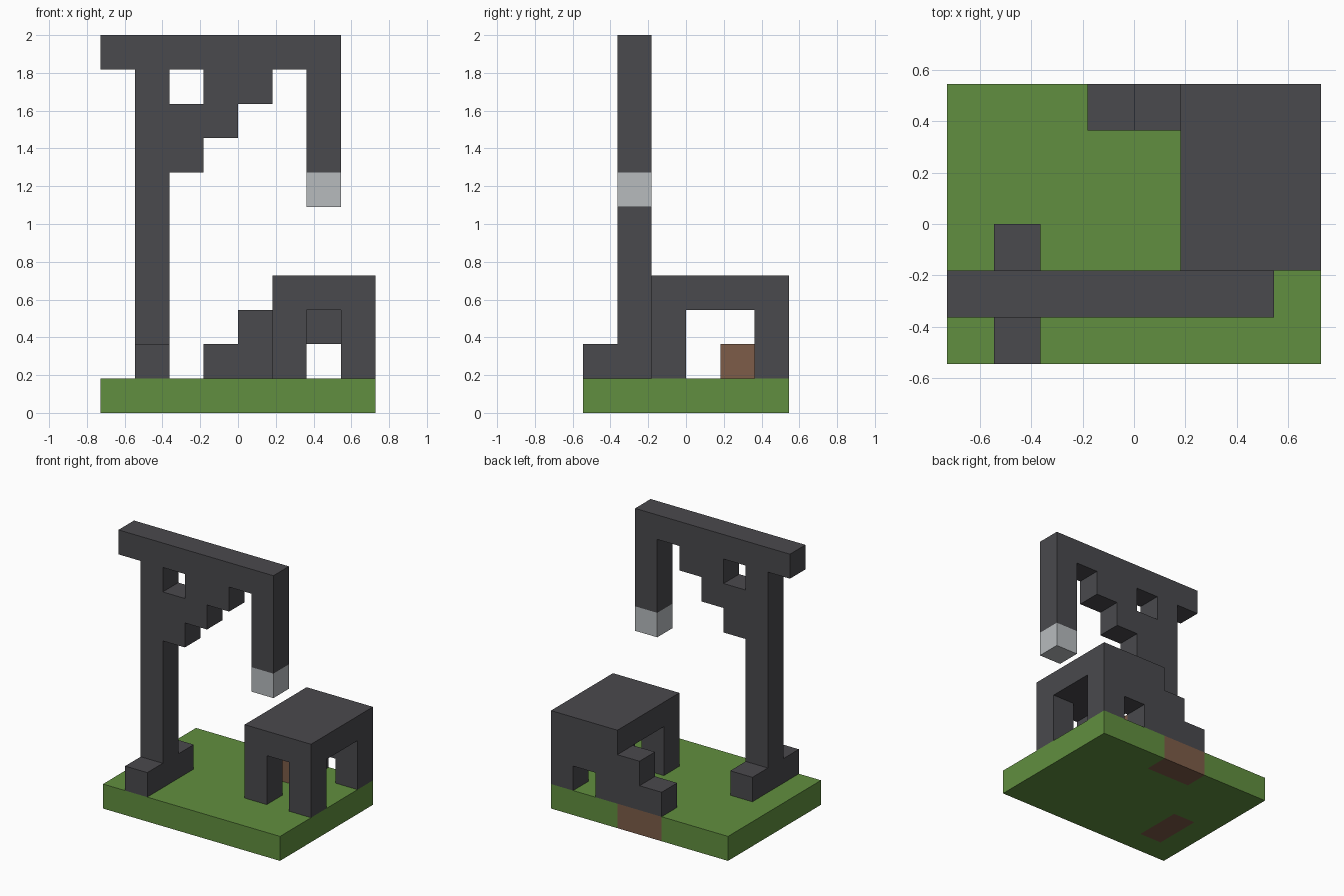
import bpy
import bmesh
from itertools import product
from mathutils import Vector

U = 2 / 11  # edge of one block

cube = bpy.data.objects.get("Cube")
if cube:
    bpy.data.objects.remove(cube, do_unlink=True)


def material(name, rgb):
    mat = bpy.data.materials.new(name)
    mat.use_nodes = True
    colour = (*rgb, 1)
    mat.diffuse_color = colour
    mat.node_tree.nodes["Principled BSDF"].inputs["Base Color"].default_value = colour
    return mat


GRASS = material("grass green", (0.12, 0.275, 0.05))
STONE = material("dark stone", (0.068, 0.067, 0.075))
SOIL = material("brown soil", (0.205, 0.107, 0.065))
METAL = material("pale grey", (0.474, 0.497, 0.515))


def box(x, y, z):
    """All block cells inside three (start, end) ranges."""
    return set(product(range(*x), range(*y), range(*z)))


parts = {}


def part(name, mat, *boxes, cut=()):
    cells = set().union(*boxes)
    for c in cut:
        cells -= c
    parts[name] = (mat, cells)


# Ground slab with two soil patches set into it
back_soil = box((-1, 1), (2, 3), (0, 1))
foot_soil = box((-3, -2), (-2, 0), (0, 1))
part("back_soil", SOIL, back_soil)
part("foot_soil", SOIL, foot_soil)
part("ground", GRASS, box((-4, 4), (-3, 3), (0, 1)), cut=(back_soil, foot_soil))

# Crane
ARM = (-2, -1)
part("crane_foot", STONE, box((-3, -2), (-3, 0), (1, 2)))
part("crane_post", STONE, box((-3, -2), ARM, (2, 10)))
part("crane_beam", STONE, box((-4, 3), ARM, (10, 11)))
part("crane_brace", STONE,
     box((-2, -1), ARM, (7, 9)),
     box((-1, 0), ARM, (8, 10)),
     box((0, 1), ARM, (9, 10)))
part("hanging_arm", STONE, box((2, 3), ARM, (7, 10)))
part("arm_tip", METAL, box((2, 3), ARM, (6, 7)))

# Platform hollowed by a side passage, a front doorway and a low back doorway
part("platform", STONE, box((1, 4), (-1, 3), (1, 4)),
     cut=(box((1, 4), (0, 2), (1, 3)),
          box((2, 3), (-1, 0), (1, 3)),
          box((2, 3), (2, 3), (1, 2))))
part("platform_steps", STONE,
     box((-1, 1), (2, 3), (1, 2)),
     box((0, 1), (2, 3), (2, 3)))
part("soil_block", SOIL, box((1, 2), (1, 2), (1, 2)))

occupied = set().union(*(cells for _, cells in parts.values()))


def build(name, mat, cells):
    """Skin the cells with outward faces wherever no block touches them."""
    bm = bmesh.new()
    for cell in sorted(cells):
        centre = Vector(cell) + Vector((0.5, 0.5, 0.5))
        for axis, sign in product(range(3), (-1, 1)):
            n = Vector((0, 0, 0))
            n[axis] = sign
            if tuple(int(a + b) for a, b in zip(cell, n)) in occupied:
                continue
            s = Vector((0, 0, 0))
            s[(axis + 1) % 3] = 1
            t = n.cross(s)
            corners = (-s - t, s - t, s + t, t - s)
            bm.faces.new([bm.verts.new((centre + (n + c) / 2) * U) for c in corners])
    bmesh.ops.remove_doubles(bm, verts=bm.verts[:], dist=0.001)
    bmesh.ops.dissolve_limit(bm, angle_limit=0.01, verts=bm.verts[:], edges=bm.edges[:])
    mesh = bpy.data.meshes.new(name)
    bm.to_mesh(mesh)
    bm.free()
    mesh.materials.append(mat)
    bpy.context.collection.objects.link(bpy.data.objects.new(name, mesh))


for name, (mat, cells) in parts.items():
    build(name, mat, cells)
